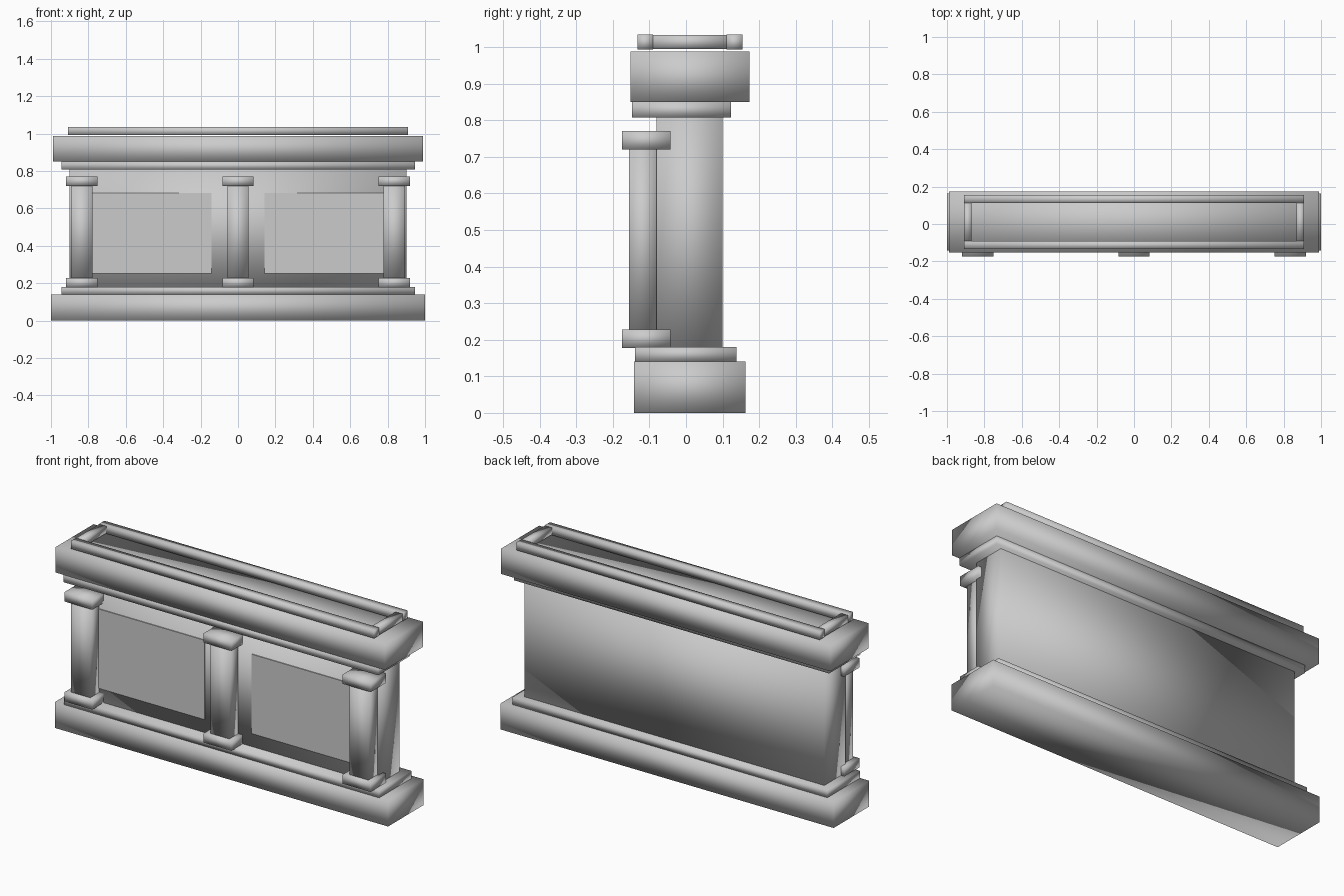
import bpy
import bmesh

if "Cube" in bpy.data.objects:
    bpy.data.objects.remove(bpy.data.objects["Cube"])


def box(name, x, y, z):
    """Softly shaded box from (min, max) ranges on each axis."""
    bm = bmesh.new()
    bmesh.ops.create_cube(bm, size=1)
    for v in bm.verts:
        v.co = [r[0] if c < 0 else r[1] for c, r in zip(v.co, (x, y, z))]
    for f in bm.faces:
        f.smooth = True
    mesh = bpy.data.meshes.new(name)
    bm.to_mesh(mesh)
    bm.free()
    obj = bpy.data.objects.new(name, mesh)
    bpy.context.collection.objects.link(obj)
    return obj


def wide(name, half, y, z):
    return box(name, (-half, half), y, z)


# Stacked full-width courses, bottom to top
wide("plinth", 1.0, (-0.142, 0.163), (0.0, 0.14))
wide("plinth_step", 0.945, (-0.14, 0.138), (0.14, 0.18))
wide("body", 0.90, (-0.08, 0.10), (0.18, 0.808))
wide("cornice_step", 0.945, (-0.148, 0.123), (0.808, 0.85))
wide("cornice", 0.988, (-0.152, 0.173), (0.85, 0.988))

# Raised rim around the top
rim_z = (0.993, 1.035)
wide("rim_front", 0.91, (-0.133, -0.09), rim_z)
wide("rim_back", 0.91, (0.111, 0.154), rim_z)
for side, s in (("left", -1), ("right", 1)):
    box("rim_" + side, sorted((s * 0.868, s * 0.91)), (-0.09, 0.111), (0.995, 1.033))

# Shallow front panels, tucked behind the outer pilasters
for side, s in (("left", -1), ("right", 1)):
    panel = box("panel_" + side, sorted((s * 0.142, s * 0.85)), (-0.085, -0.06), (0.253, 0.683))
    for f in panel.data.polygons:
        f.use_smooth = False

# Three pilasters with foot and capital blocks
for side, x in (("left", -0.835), ("middle", 0.0), ("right", 0.835)):
    block = (x - 0.084, x + 0.084)
    box("pilaster_shaft_" + side, (x - 0.057, x + 0.057), (-0.156, -0.079), (0.228, 0.72))
    box("pilaster_foot_" + side, block, (-0.175, -0.043), (0.178, 0.228))
    box("pilaster_capital_" + side, block, (-0.175, -0.043), (0.72, 0.771))
